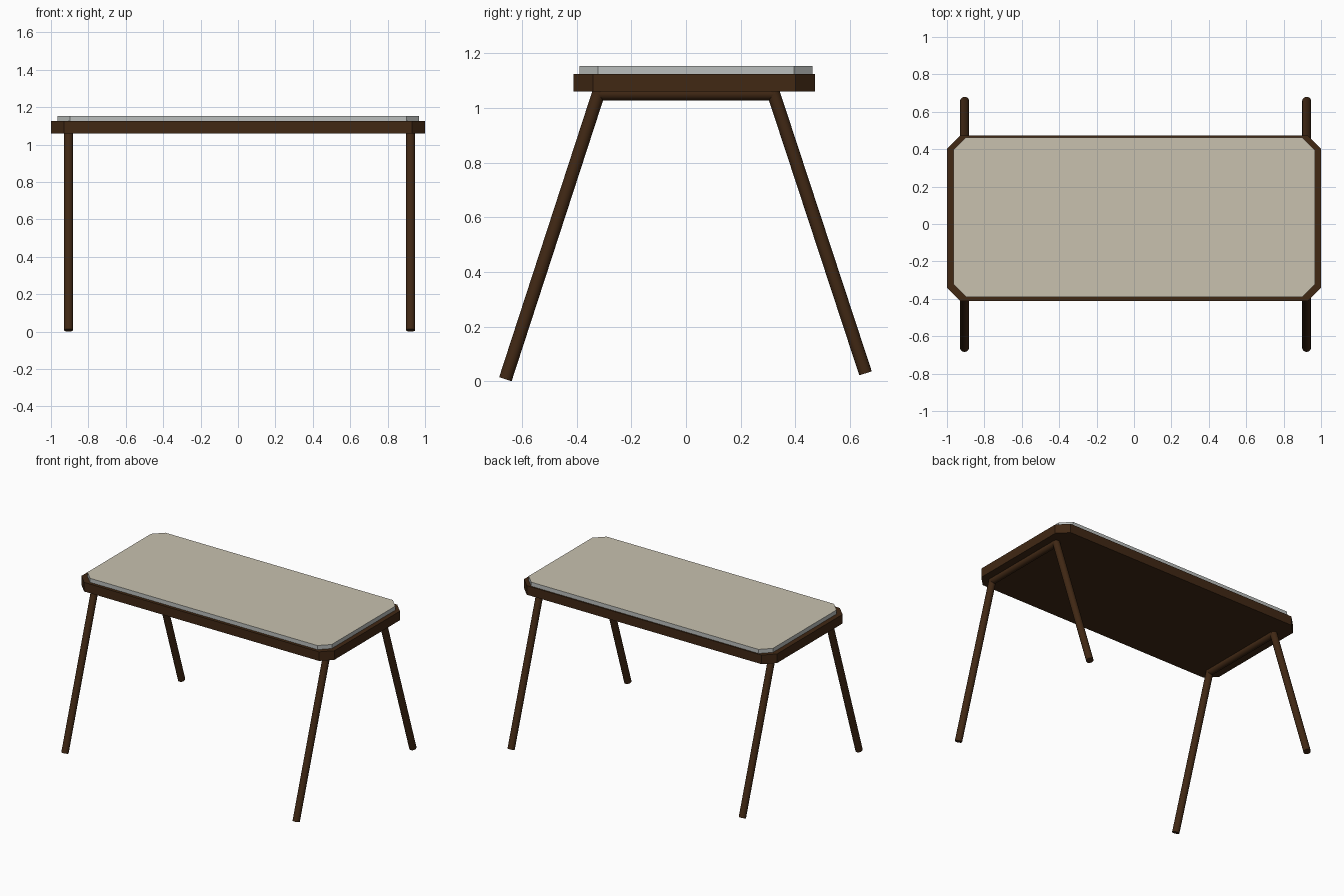
import bpy, bmesh, math
from mathutils import Vector

if "Cube" in bpy.data.objects:
    bpy.data.objects.remove(bpy.data.objects["Cube"])


def material(name, rgb):
    m = bpy.data.materials.new(name)
    m.diffuse_color = (*rgb, 1.0)
    m.use_nodes = True
    m.node_tree.nodes["Principled BSDF"].inputs["Base Color"].default_value = m.diffuse_color
    return m


wood = material("dark brown wood", (0.052, 0.021, 0.007))
cream = material("warm cream top", (0.58, 0.535, 0.43))
grey = material("pale grey edge", (0.50, 0.52, 0.51))


def finish(name, bm, mats):
    bmesh.ops.recalc_face_normals(bm, faces=bm.faces)
    mesh = bpy.data.meshes.new(name)
    bm.to_mesh(mesh)
    bm.free()
    for m in mats:
        mesh.materials.append(m)
    ob = bpy.data.objects.new(name, mesh)
    bpy.context.collection.objects.link(ob)
    return ob


def chamfered_slab(name, x0, x1, y0, y1, z0, z1, c, mats):
    """Flat slab with cut corners; top face uses the last material."""
    pts = [(x0 + c, y0), (x1 - c, y0), (x1, y0 + c), (x1, y1 - c),
           (x1 - c, y1), (x0 + c, y1), (x0, y1 - c), (x0, y0 + c)]
    bm = bmesh.new()
    base = bm.faces.new([bm.verts.new((x, y, z0)) for x, y in pts])
    ext = bmesh.ops.extrude_face_region(bm, geom=[base], use_keep_orig=True)
    top = [v for v in ext["geom"] if isinstance(v, bmesh.types.BMVert)]
    bmesh.ops.translate(bm, verts=top, vec=(0, 0, z1 - z0))
    bmesh.ops.recalc_face_normals(bm, faces=bm.faces)
    for f in bm.faces:
        f.material_index = len(mats) - 1 if f.normal.z > 0.5 else 0
    return finish(name, bm, mats)


def rod(name, a, b, r=0.024, sides=20):
    """Round bar between two points."""
    a, b = Vector(a), Vector(b)
    d = b - a
    bm = bmesh.new()
    bmesh.ops.create_cone(bm, cap_ends=True, segments=sides,
                          radius1=r, radius2=r, depth=d.length)
    bmesh.ops.rotate(bm, verts=bm.verts,
                     matrix=Vector((0, 0, 1)).rotation_difference(d).to_matrix())
    bmesh.ops.translate(bm, verts=bm.verts, vec=(a + b) / 2)
    for f in bm.faces:
        f.smooth = len(f.verts) == 4
    for e in bm.edges:
        if any(len(f.verts) > 4 for f in e.link_faces):
            e.smooth = False
    return finish(name, bm, [wood])


# table top: wooden frame and inset slab on it
chamfered_slab("frame", -1.0, 1.0, -0.411, 0.472, 1.06, 1.125, 0.071, [wood])
chamfered_slab("top_panel", -0.965, 0.967, -0.389, 0.463, 1.12, 1.154, 0.067,
               [grey, cream])

# splayed legs joined by a cross bar under each end
for side, x in (("left", -0.906), ("right", 0.923)):
    rod(f"{side}_front_leg", (x, -0.661, 0.0075), (x, -0.315, 1.07))
    rod(f"{side}_back_leg", (x, 0.657, 0.029), (x, 0.315, 1.07))
    rod(f"{side}_cross_bar", (x, -0.325, 1.052), (x, 0.325, 1.052))
